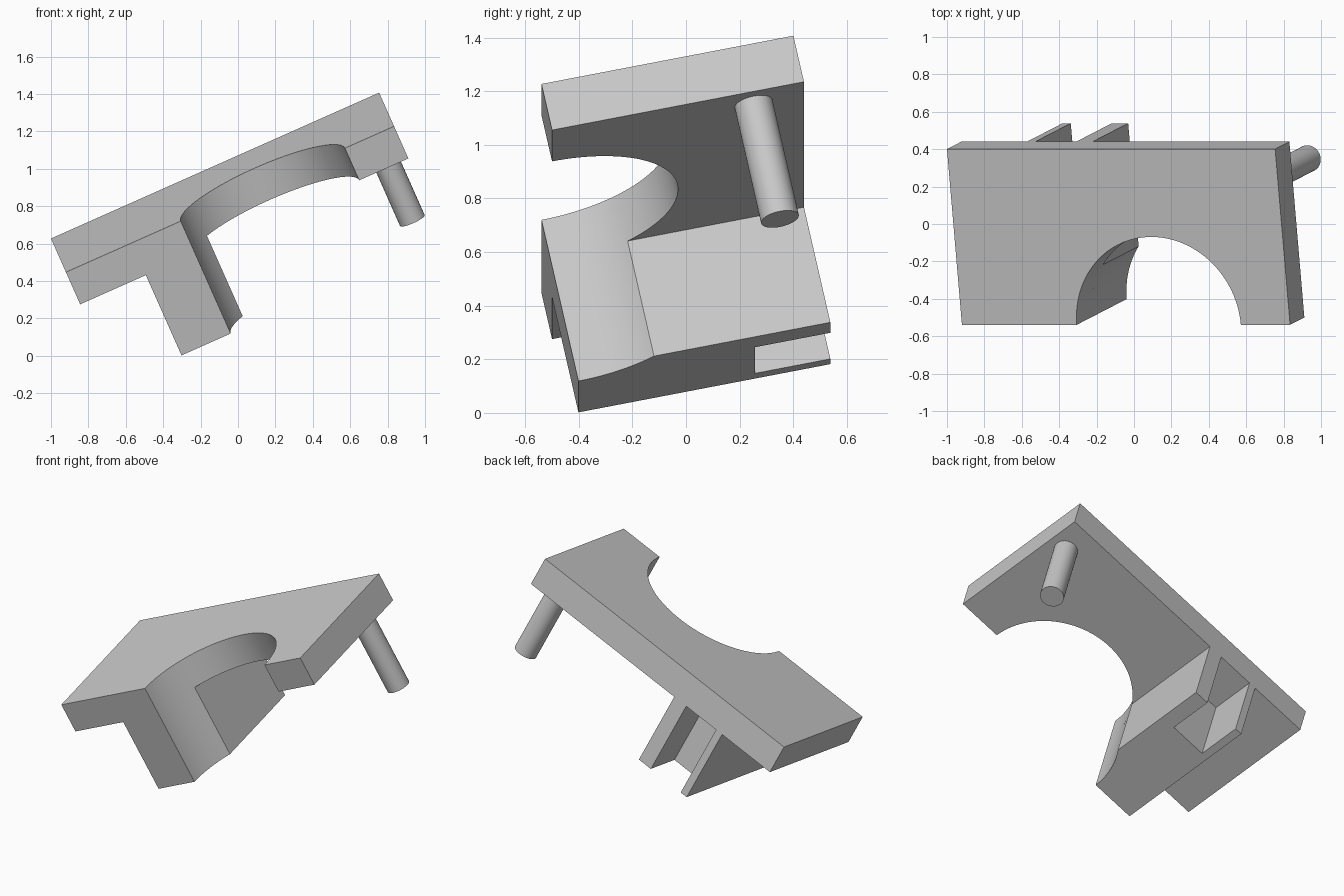
import bpy, bmesh, math
from mathutils import Matrix, Vector

cube = bpy.data.objects.get("Cube")
if cube:
    bpy.data.objects.remove(cube, do_unlink=True)

# One plain grey material
grey = bpy.data.materials.new("plain grey")
grey.use_nodes = True
colour = (0.58, 0.58, 0.58, 1)
grey.diffuse_color = colour
grey.node_tree.nodes["Principled BSDF"].inputs["Base Color"].default_value = colour

# Tilted frame: u along the plate, v front to back, n out of its top face
u = Vector((1.755, 0, 0.78)).normalized()
v = Vector((-0.08, 0.94, 0.18))
v = (v - u * v.dot(u)).normalized()
n = u.cross(v)
frame = Matrix((u, v, n)).transposed().to_4x4()
frame.translation = (-0.92, -0.539, 0.447)

S = 0.96                    # plate depth, the unit of the design
LENGTH = 2 * S
THICK = 0.2 * S
DROP = 0.7 * S              # how far the block and peg reach down
BITE = (1.2 * S, 0, 0.5 * S)  # round cut-out: centre and radius


def arc(cx, cy, r, start, end, steps):
    angles = [start + (end - start) * i / steps for i in range(steps + 1)]
    return [(cx + r * math.cos(a), cy + r * math.sin(a)) for a in angles]


def prism(name, outline, top, bottom):
    """Extrude a plan outline between two depths below the top face."""
    bm = bmesh.new()
    face = bm.faces.new([bm.verts.new((x, y, -top)) for x, y in outline])
    ext = bmesh.ops.extrude_face_region(bm, geom=[face])
    moved = [e for e in ext["geom"] if isinstance(e, bmesh.types.BMVert)]
    bmesh.ops.translate(bm, verts=moved, vec=(0, 0, top - bottom))
    bmesh.ops.recalc_face_normals(bm, faces=bm.faces)
    mesh = bpy.data.meshes.new(name)
    bm.to_mesh(mesh)
    bm.free()
    mesh.materials.append(grey)
    obj = bpy.data.objects.new(name, mesh)
    bpy.context.collection.objects.link(obj)
    obj.matrix_world = frame
    bpy.ops.object.select_all(action="DESELECT")
    obj.select_set(True)
    bpy.context.view_layer.objects.active = obj
    bpy.ops.object.shade_smooth_by_angle(angle=math.radians(30))
    return obj


# Plate with a half-round bite out of its front edge
plate = [(0, 0)] + arc(*BITE, math.pi, 0, 64) + [(LENGTH, 0), (LENGTH, S), (0, S)]
prism("plate", plate, 0, THICK)

# Block under the plate, following the bite, with a slot in its back
left, right = 0.4 * S, 0.8 * S
slot_left, slot_right, slot_front = 0.45 * S, 0.7 * S, 0.7 * S
block = [(left, 0)] + arc(*BITE, math.pi, math.pi - math.asin(0.6), 16)
block += [(right, S), (slot_right, S), (slot_right, slot_front),
          (slot_left, slot_front), (slot_left, S), (left, S)]
prism("slotted_block", block, THICK, DROP)

# Round peg near the back right corner
peg = arc(1.88 * S, 0.8 * S, 0.075 * S, 0, 2 * math.pi, 48)[:-1]
prism("peg", peg, THICK * 0.9, DROP)
